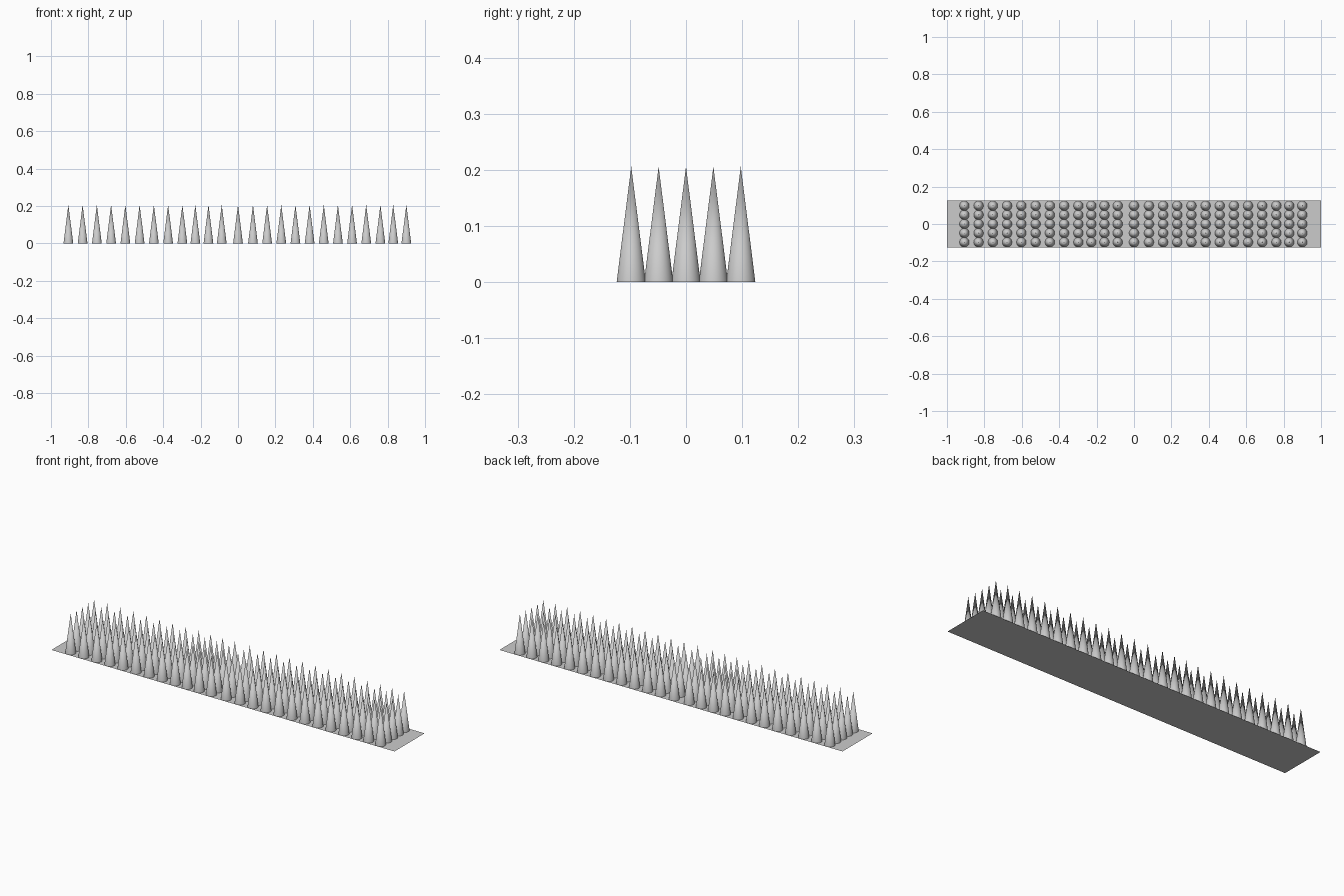
import bpy, bmesh
from mathutils import Matrix

if "Cube" in bpy.data.objects:
    bpy.data.objects.remove(bpy.data.objects["Cube"])

HEIGHT = 0.206
RADIUS = 0.026

# Thin base sheet
bpy.ops.mesh.primitive_plane_add(size=1)
base = bpy.context.object
base.name = "base_sheet"
base.scale = (2.0, 0.25, 1)
bpy.ops.object.transform_apply(location=False, rotation=False, scale=True)

# Column positions: three evenly spaced runs plus the last pair
columns = [-0.907 + 0.0762 * i for i in range(9)]
columns += [-0.228, -0.158, -0.087, 0.0]
columns += [0.08 + 0.0757 * i for i in range(10)]
columns += [0.83, 0.9]
rows = [0.0488 * j for j in range(-2, 3)]

# One shared spike mesh
bm = bmesh.new()
bmesh.ops.create_cone(bm, cap_ends=True, segments=32, radius1=RADIUS, radius2=0,
                      depth=HEIGHT, matrix=Matrix.Translation((0, 0, HEIGHT / 2)))
for f in bm.faces:
    f.smooth = len(f.verts) == 3
for e in bm.edges:
    e.smooth = all(len(f.verts) == 3 for f in e.link_faces)
spike_mesh = bpy.data.meshes.new("spike")
bm.to_mesh(spike_mesh)
bm.free()

# Grid of spikes
for i, x in enumerate(columns):
    for j, y in enumerate(rows):
        spike = bpy.data.objects.new(f"spike_{i + 1}_{j + 1}", spike_mesh)
        spike.location = (x, y, 0)
        bpy.context.collection.objects.link(spike)
